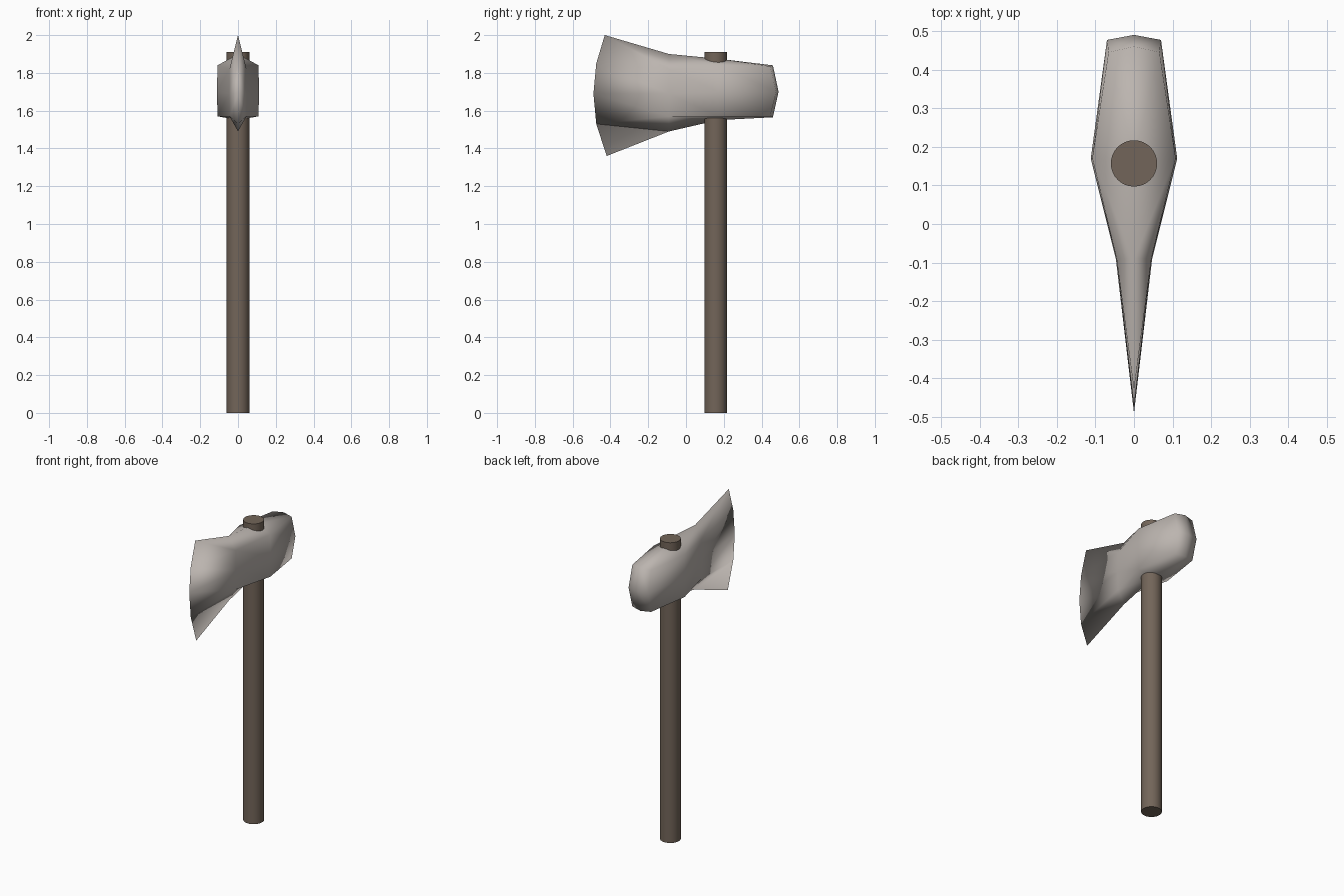
import bpy, bmesh, math

if "Cube" in bpy.data.objects:
    bpy.data.objects.remove(bpy.data.objects["Cube"])


def material(name, rgb):
    m = bpy.data.materials.new(name)
    m.diffuse_color = (*rgb, 1)
    m.use_nodes = True
    m.node_tree.nodes["Principled BSDF"].inputs["Base Color"].default_value = m.diffuse_color
    return m


steel = material("pale steel", (0.50, 0.46, 0.43))
wood = material("dark wood", (0.17, 0.13, 0.10))

# handle: straight round shaft through the head
bpy.ops.mesh.primitive_cylinder_add(vertices=32, radius=0.06, depth=1.91,
                                    location=(0, 0.157, 0.955))
handle = bpy.context.object
handle.name = "handle"
handle.data.materials.append(wood)
bpy.ops.object.shade_smooth_by_angle(angle=math.radians(40))

# axe head: half sections from top centre, down the side, to bottom centre (x, y, z)
sections = [
    [(0, -0.43, 2.0), (0, -0.475, 1.85), (0, -0.49, 1.69), (0, -0.475, 1.53), (0, -0.42, 1.36)],
    [(0, -0.09, 1.90), (.045, -0.09, 1.82), (.047, -0.09, 1.69), (.045, -0.09, 1.57), (0, -0.09, 1.49)],
    [(0, 0.17, 1.875), (.108, 0.17, 1.84), (.112, 0.17, 1.70), (.108, 0.17, 1.57), (0, 0.17, 1.55)],
    [(0, 0.46, 1.84), (.066, 0.445, 1.835), (.07, 0.477, 1.70), (.066, 0.445, 1.57), (0, 0.46, 1.565)],
]
bm = bmesh.new()
for s in (1, -1):
    grid = [[bm.verts.new((s * x, y, z)) for x, y, z in row] for row in sections]
    for a, b in zip(grid, grid[1:]):
        for i in range(4):
            bm.faces.new((a[i], a[i + 1], b[i + 1], b[i]))
    # blunt back of the head
    end = grid[-1]
    hub = bm.verts.new((0, 0.49, 1.70))
    bm.faces.new((end[0], end[1], end[2], hub))
    bm.faces.new((hub, end[2], end[3], end[4]))
bmesh.ops.remove_doubles(bm, verts=bm.verts, dist=0.0005)
bmesh.ops.recalc_face_normals(bm, faces=bm.faces)
mesh = bpy.data.meshes.new("axe_head")
bm.to_mesh(mesh)
bm.free()
mesh.materials.append(steel)
mesh.polygons.foreach_set("use_smooth", [True] * len(mesh.polygons))
head = bpy.data.objects.new("axe_head", mesh)
bpy.context.collection.objects.link(head)
